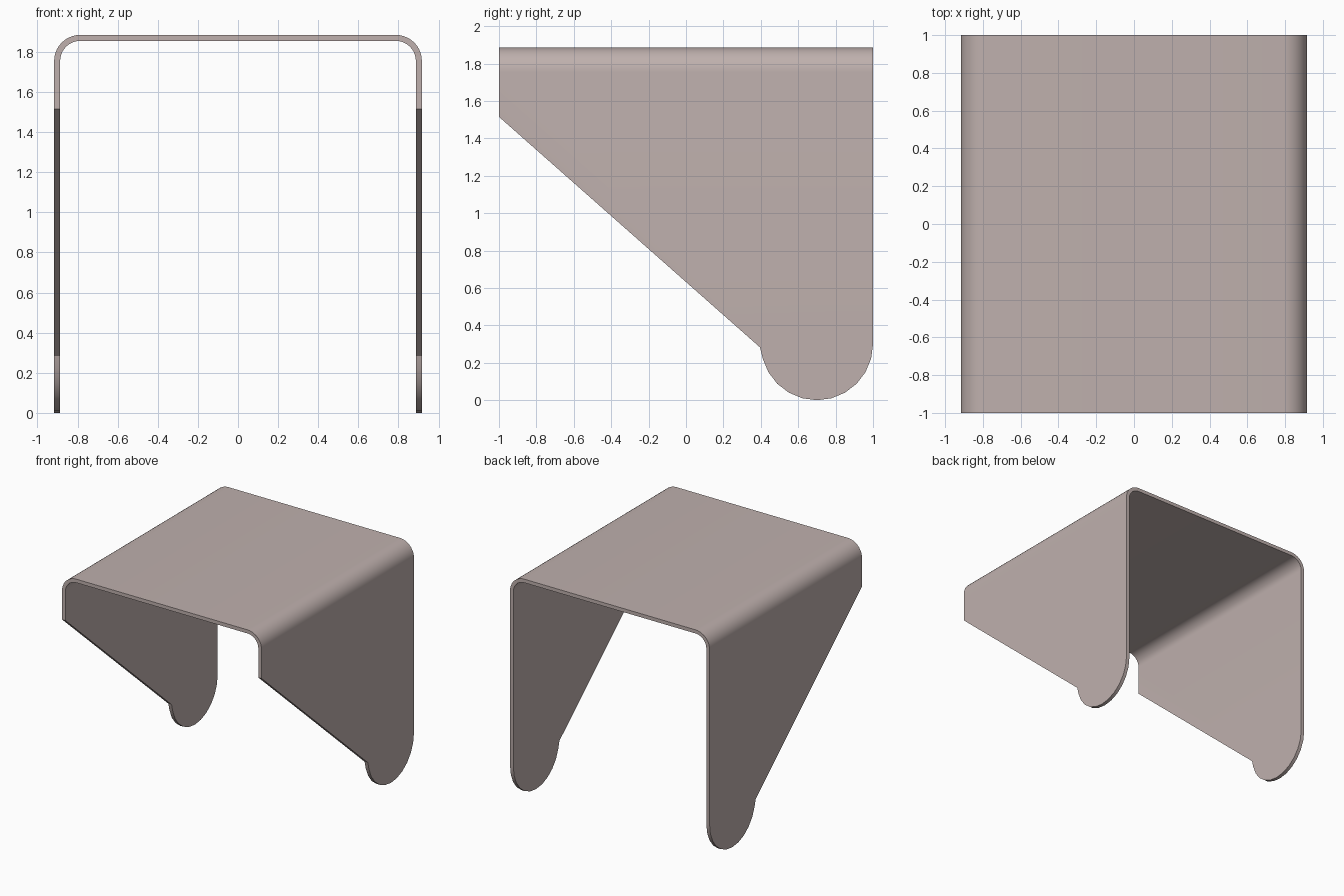
import bpy, bmesh
from math import sin, cos, radians

if "Cube" in bpy.data.objects:
    bpy.data.objects.remove(bpy.data.objects["Cube"])

HALF_W, TOP, THICK, BEND = 0.917, 1.885, 0.03, 0.13


def prism(name, outline, axis, half):
    """Extrude a closed 2D outline along x or y, centred on the origin."""
    place = {'x': lambda a, b, d: (d, a, b), 'y': lambda a, b, d: (a, d, b)}[axis]
    bm = bmesh.new()
    face = bm.faces.new([bm.verts.new(place(a, b, -half)) for a, b in outline])
    new = bmesh.ops.extrude_face_region(bm, geom=[face])['geom']
    bmesh.ops.translate(bm, verts=[v for v in new if isinstance(v, bmesh.types.BMVert)],
                        vec=place(0, 0, 2 * half))
    bmesh.ops.recalc_face_normals(bm, faces=bm.faces)
    mesh = bpy.data.meshes.new(name)
    bm.to_mesh(mesh)
    bm.free()
    ob = bpy.data.objects.new(name, mesh)
    bpy.context.collection.objects.link(ob)
    return ob


def arc(cx, cz, r, start, end, steps):
    angles = [radians(start + (end - start) * i / steps) for i in range(steps + 1)]
    return [(cx + r * cos(a), cz + r * sin(a)) for a in angles]


def arch(inset):
    """Upside-down U path with rounded bends, from right foot to left foot."""
    w, cx, cz = HALF_W - inset, HALF_W - BEND, TOP - BEND
    r = BEND - inset
    return ([(w, -0.2)] + arc(cx, cz, r, 0, 90, 10)
            + arc(-cx, cz, r, 90, 180, 10) + [(-w, -0.2)])


# Bent sheet, longer than needed so the side profile trims it cleanly
bracket = prism("bent_bracket", arch(0) + arch(THICK)[::-1], 'y', 1.1)

# Warm grey-brown finish
finish = bpy.data.materials.new("warm_grey")
finish.diffuse_color = (0.52, 0.435, 0.42, 1)
finish.use_nodes = True
finish.node_tree.nodes["Principled BSDF"].inputs["Base Color"].default_value = finish.diffuse_color
bracket.data.materials.append(finish)

# Side profile: sloped front edge and rounded foot
side = ([(-1, 2.1), (-1, 1.515), (0.395, 0.283)]
        + arc(0.7, 0.3, 0.3, 195, 360, 11) + [(1, 2.1)])
cutter = prism("side_profile_cutter", side, 'x', 1.2)
cutter.data.materials.append(finish)
cutter.hide_render = True

# Keep only the sheet inside the side profile
mod = bracket.modifiers.new("trim", 'BOOLEAN')
mod.operation, mod.solver, mod.object = 'INTERSECT', 'EXACT', cutter
bpy.context.view_layer.objects.active = bracket
bracket.select_set(True)
cutter.select_set(False)
bpy.ops.object.modifier_apply(modifier=mod.name)
bpy.data.objects.remove(cutter)
bpy.ops.object.shade_smooth_by_angle(angle=radians(30))
